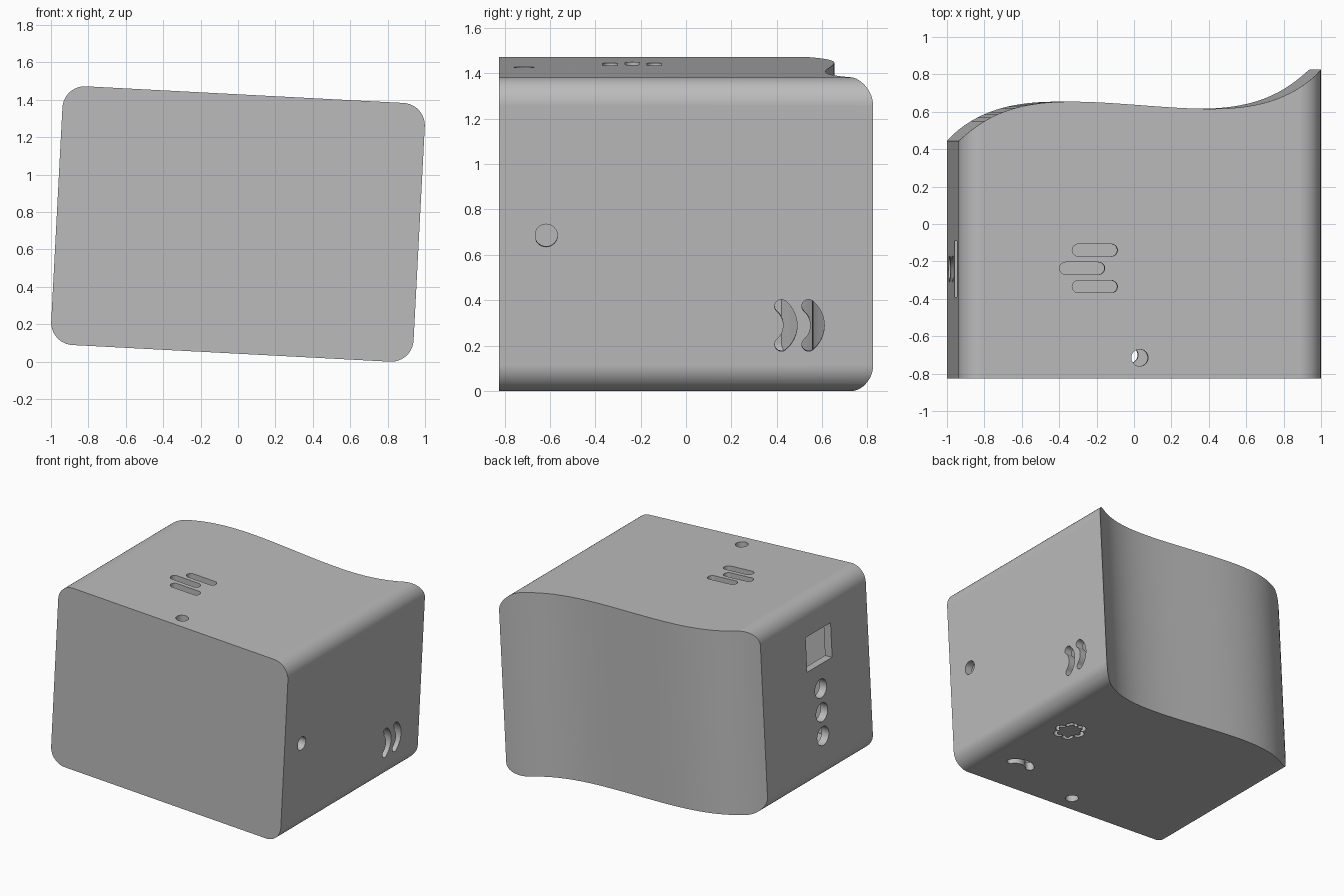
import bpy, bmesh
from math import sin, cos, pi, radians, sqrt

cube = bpy.data.objects.get("Cube")
if cube:
    bpy.data.objects.remove(cube)

W, H, FRONT, R, WALL = 0.97, 0.6925, -0.825, 0.12, 0.06


# ---------- outlines ----------
def arc(cx, cy, r, start, end, n=12):
    return [(cx + r * cos(start + (end - start) * i / n),
             cy + r * sin(start + (end - start) * i / n)) for i in range(n + 1)]


def disc(cx, cy, r):
    return arc(cx, cy, r, 0, 2 * pi, 32)[:-1]


def rounded_rect(w, h, r):
    pts = []
    for k, (sx, sy) in enumerate([(1, 1), (-1, 1), (-1, -1), (1, -1)]):
        pts += arc(sx * (w - r), sy * (h - r), r, k * pi / 2, (k + 1) * pi / 2)
    return pts


def crescent(cx, cy, r, half, width, facing):
    """Curved slot with round ends, bulging towards the facing angle."""
    a, b, e = facing - half, facing + half, width / 2
    pts = arc(cx, cy, r + e, a, b)
    pts += arc(cx + r * cos(b), cy + r * sin(b), e, b, b + pi, 8)[1:-1]
    pts += arc(cx, cy, r - e, b, a)
    pts += arc(cx + r * cos(a), cy + r * sin(a), e, a + pi, a + 2 * pi, 8)[1:-1]
    return pts


def wave_outline(inset):
    """Plan outline with the wavy back edge."""
    w = W + 0.1
    pts = [(-w, FRONT + inset), (w, FRONT + inset)]
    n = 64
    for i in range(n + 1):
        u = w - 2 * w * i / n
        slope = -0.075 + 0.45 * u**2 + 0.735 * u**4
        y = 0.635 - 0.075 * u + 0.15 * u**3 + 0.147 * u**5
        pts.append((u, y - inset * sqrt(1 + slope**2)))
    return pts


# ---------- solids ----------
def prism(name, pts, axis, lo, hi):
    place = {"x": lambda a, b, d: (d, a, b),
             "y": lambda a, b, d: (a, d, b),
             "z": lambda a, b, d: (a, b, d)}[axis]
    bm = bmesh.new()
    low = [bm.verts.new(place(a, b, lo)) for a, b in pts]
    high = [bm.verts.new(place(a, b, hi)) for a, b in pts]
    bm.faces.new(low)
    bm.faces.new(high)
    n = len(pts)
    for i in range(n):
        j = (i + 1) % n
        bm.faces.new((low[i], low[j], high[j], high[i]))
    bmesh.ops.recalc_face_normals(bm, faces=bm.faces)
    mesh = bpy.data.meshes.new(name)
    bm.to_mesh(mesh)
    bm.free()
    obj = bpy.data.objects.new(name, mesh)
    bpy.context.scene.collection.objects.link(obj)
    return obj


def combine(target, tool, operation):
    """Apply a boolean and discard the tool."""
    mod = target.modifiers.new("cut", "BOOLEAN")
    mod.operation, mod.solver, mod.object = operation, "EXACT", tool
    bpy.context.view_layer.update()
    graph = bpy.context.evaluated_depsgraph_get()
    mesh = bpy.data.meshes.new_from_object(target.evaluated_get(graph))
    target.modifiers.clear()
    target.data = mesh
    bpy.data.objects.remove(tool)


def wavy_block(name, inset):
    block = prism(name, rounded_rect(W - inset, H - inset, R - inset), "y", FRONT + inset, 1.2)
    combine(block, prism("plan", wave_outline(inset), "z", -1, 1), "INTERSECT")
    return block


# Hollow shell
case = wavy_block("case_shell", 0)
combine(case, wavy_block("cavity", WALL), "DIFFERENCE")

# Openings: outline, axis and depth range through one wall
TOP, BASE = ("z", 0.6, 0.8), ("z", -0.8, -0.6)
LEFT, RIGHT = ("x", 0.87, 1.1), ("x", -1.1, -0.87)
cuts = []

# Top: three slots and a round hole
for x, y in [(-0.246, -0.14), (-0.314, -0.237), (-0.246, -0.335)]:
    slot = [(x + a, y + b) for a, b in rounded_rect(0.121, 0.0325, 0.0324)]
    cuts.append((slot, TOP))
cuts.append((disc(-0.006, -0.715, 0.045), TOP))

# Left side: flattened hole and two crescents
flat_hole = [(max(a, -0.662), b) for a, b in disc(-0.617, 0, 0.05)]
flat_hole = list(dict.fromkeys(flat_hole))
cuts.append((flat_hole, LEFT))
for y in (0.35, 0.47):
    cuts.append((crescent(y, -0.397, 0.11, radians(50), 0.06, 0), LEFT))

# Right side: window and three round holes
window = [(-0.24 + a * 0.15, 0.3 + b * 0.13) for a, b in [(-1, -1), (1, -1), (1, 1), (-1, 1)]]
cuts.append((window, RIGHT))
for i in range(3):
    cuts.append((disc(-0.24, -0.01 - 0.178 * i, 0.07), RIGHT))

# Base: round hole, crescent and ring of six small crescents
cuts.append((disc(0.01, -0.7, 0.045), BASE))
cuts.append((crescent(0.62, -0.6, 0.11, radians(50), 0.06, pi / 2), BASE))
for i in range(6):
    t = i * pi / 3
    cuts.append((crescent(0.66 + 0.075 * cos(t), 0.05 + 0.075 * sin(t),
                          0.03, radians(80), 0.024, t), BASE))

for outline, (axis, lo, hi) in cuts:
    combine(case, prism("cutter", outline, axis, lo, hi), "DIFFERENCE")

# Material
grey = bpy.data.materials.new("plain grey")
grey.use_nodes = True
colour = (0.5, 0.5, 0.5, 1)
grey.diffuse_color = colour
grey.node_tree.nodes["Principled BSDF"].inputs["Base Color"].default_value = colour
case.data.materials.clear()
case.data.materials.append(grey)
for face in case.data.polygons:
    face.material_index = 0

# Slight tilt, resting on the ground
case.rotation_euler.y = radians(3)
case.location.z = 0.736

bpy.ops.object.select_all(action="DESELECT")
case.select_set(True)
bpy.context.view_layer.objects.active = case
bpy.ops.object.shade_smooth_by_angle(angle=radians(30))
weighted = case.modifiers.new("even_normals", "WEIGHTED_NORMAL")
weighted.keep_sharp = True
